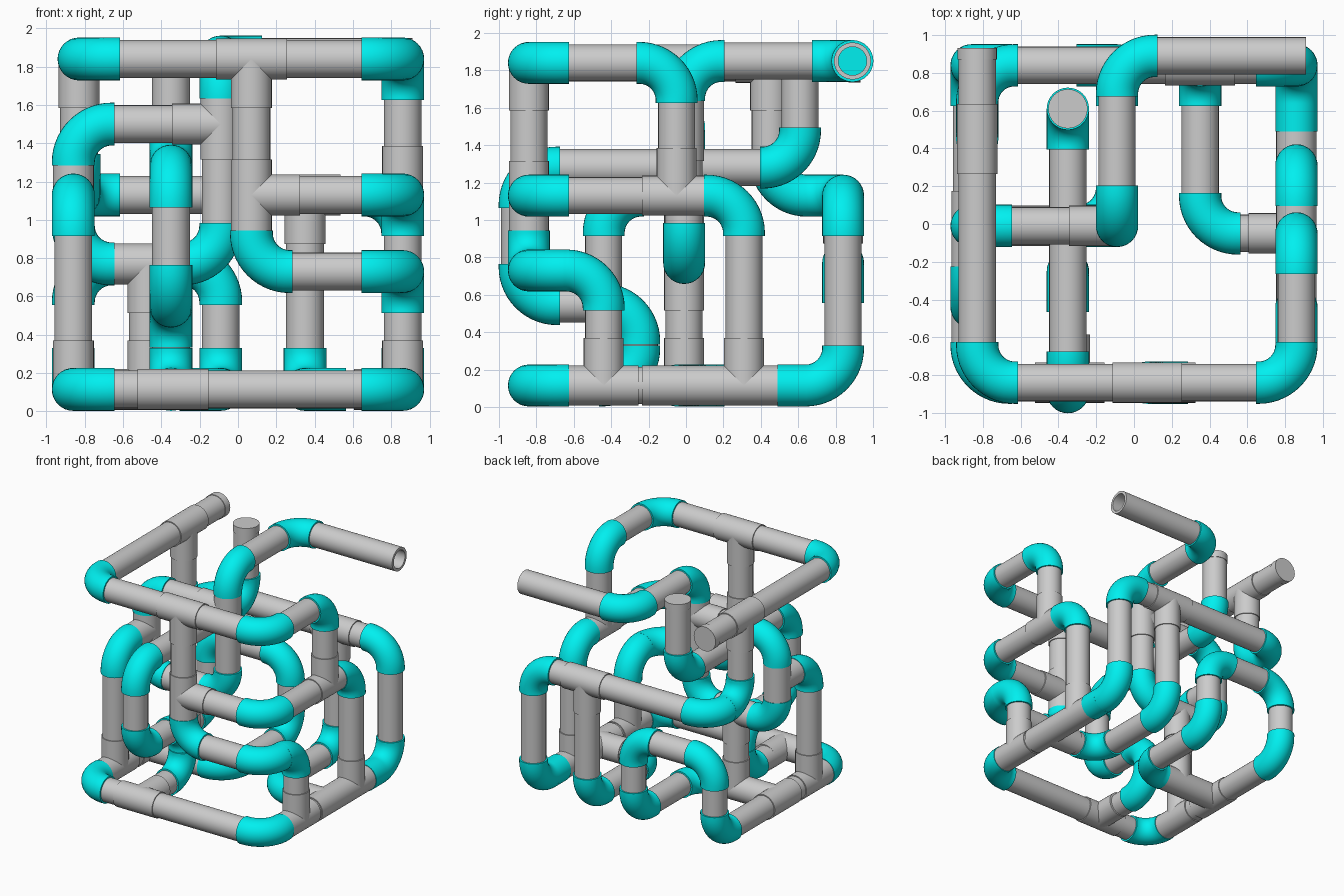
import bpy, bmesh, math
from mathutils import Vector as V

if "Cube" in bpy.data.objects:
    bpy.data.objects.remove(bpy.data.objects["Cube"])

SIDES = 32
PIPE_R, TEE_R, ELBOW_R = 0.099, 0.107, 0.112
BEND, LEG = 0.2, 0.215
LOW, MID, HIGH, TOP = 0.115, 0.77, 1.13, 1.84

cyan = bpy.data.materials.new("cyan")
cyan.diffuse_color = (0.0, 0.87, 0.87, 1)
cyan.use_nodes = True
cyan.node_tree.nodes["Principled BSDF"].inputs["Base Color"].default_value = cyan.diffuse_color


def skin(bm, rings, caps=True):
    """Bridge circles given as (centre, u, v, radius)."""
    loops = []
    for c, u, v, r in rings:
        loops.append([bm.verts.new(c + r * (u * math.cos(a) + v * math.sin(a)))
                      for a in (2 * math.pi * i / SIDES for i in range(SIDES))])
    for a, b in zip(loops, loops[1:]):
        for i in range(SIDES):
            j = (i + 1) % SIDES
            bm.faces.new((a[i], a[j], b[j], b[i]))
    if caps:
        bm.faces.new(loops[0])
        bm.faces.new(loops[-1])


def straight(bm, a, b, r):
    u = (b - a).orthogonal().normalized()
    v = (b - a).normalized().cross(u)
    skin(bm, [(a, u, v, r), (b, u, v, r)])


def finish(bm, name, mat=None):
    bmesh.ops.recalc_face_normals(bm, faces=bm.faces)
    me = bpy.data.meshes.new(name)
    bm.to_mesh(me)
    bm.free()
    ob = bpy.data.objects.new(name, me)
    bpy.context.collection.objects.link(ob)
    if mat:
        me.materials.append(mat)


def rod(name, a, b, r, mat=None):
    bm = bmesh.new()
    straight(bm, V(a), V(b), r)
    finish(bm, name, mat)


def elbow(p, d1, d2, bend):
    """Bend at corner p, with legs toward d1 and d2."""
    n = d1.cross(d2).normalized()
    centre = p + bend * (d1 + d2)
    rings = [(p + d1 * LEG, n, d2, ELBOW_R)]
    for i in range(15):
        t = math.pi / 2 * i / 14
        out = -d2 * math.cos(t) - d1 * math.sin(t)
        rings.append((centre + out * bend, n, -out, ELBOW_R))
    rings.append((p + d2 * LEG, n, d1, ELBOW_R))
    bm = bmesh.new()
    skin(bm, rings)
    finish(bm, "elbow", cyan)


def run(points, open_start=False):
    """Pipe route: an elbow at each corner, a pipe along each leg."""
    pts = [V(p) for p in points]
    last = len(pts) - 1
    for i in range(1, last):
        e1, e2 = pts[i - 1] - pts[i], pts[i + 1] - pts[i]
        bend = min(BEND, e1.length / 2, e2.length / 2)
        elbow(pts[i], e1.normalized(), e2.normalized(), bend)
    for i in range(last):
        d = (pts[i + 1] - pts[i]).normalized()
        a = pts[i] + d * (BEND if i else 0)
        b = pts[i + 1] - d * (BEND if i + 1 < last else 0)
        if (b - a).dot(d) < 0.01:
            continue
        if i == 0 and open_start:
            # hollow open-ended pipe
            u = d.orthogonal().normalized()
            v = d.cross(u)
            bm = bmesh.new()
            skin(bm, [(b, u, v, PIPE_R), (a, u, v, PIPE_R),
                      (a, u, v, 0.076), (b, u, v, 0.076)], caps=False)
            finish(bm, "open_pipe")
        else:
            rod("pipe", a, b, PIPE_R)


def tee(p, main, branch):
    axis = {"x": V((1, 0, 0)), "y": V((0, 1, 0)), "z": V((0, 0, 1))}
    p, m = V(p), axis[main]
    b = axis[branch[1]] * (1 if branch[0] == "+" else -1)
    bm = bmesh.new()
    straight(bm, p - m * 0.185, p + m * 0.185, TEE_R)
    straight(bm, p, p + b * 0.255, TEE_R)
    finish(bm, "tee", None)


# Base loop, rear risers and rear rail
run([(-.86, -.01, LOW), (-.09, -.01, LOW), (-.09, .84, LOW), (-.09, .84, MID),
     (-.86, .84, MID), (-.86, .84, LOW), (-.86, -.84, LOW), (.86, -.84, LOW),
     (.86, .84, LOW), (.86, .84, HIGH), (-.83, .84, HIGH), (-.83, .45, HIGH),
     (-.83, .45, TOP)])
# Top rail
run([(-.83, .93, TOP), (-.83, -.84, TOP), (.86, -.84, TOP), (.86, -.05, TOP),
     (.86, -.05, HIGH)])
# Front drop and lower right return
run([(.07, -.84, TOP), (.07, -.84, .73), (.86, -.84, .73), (.86, -.44, .73),
     (.86, -.44, LOW)])
# Right middle rail
run([(.07, -.84, HIGH), (.86, -.84, HIGH), (.86, .31, HIGH), (.86, .31, LOW)])
# Rear drop to the right base
run([(.35, .84, HIGH), (.35, .84, LOW), (.35, -.05, LOW), (.86, -.05, LOW)])
# Front serpentine with capped riser
run([(-.35, -.84, LOW), (-.35, -.25, LOW), (-.35, -.25, .55), (-.35, -.89, .55),
     (-.35, -.89, 1.28), (-.35, .61, 1.28), (-.35, .61, 1.93)])
# Open outlet and central loop
run([(.91, .89, 1.85), (-.09, .89, 1.85), (-.09, -.01, 1.85), (-.09, -.01, MID),
     (-.86, -.01, MID), (-.86, -.01, 1.5), (-.09, -.01, 1.5)], open_start=True)
# Left drop and inner link
run([(-.86, -.01, HIGH), (-.86, -.44, HIGH), (-.86, -.44, LOW)])
run([(-.47, -.01, MID), (-.47, -.01, LOW)])

# Tee fittings
for spec in [((-.34, -.84, LOW), "x", "+y"), ((-.86, -.44, LOW), "y", "+z"),
             ((-.86, -.01, LOW), "y", "+x"), ((-.47, -.01, LOW), "x", "+z"),
             ((-.47, -.01, MID), "x", "-z"), ((.86, -.44, LOW), "y", "+z"),
             ((.86, -.05, LOW), "y", "-x"), ((.86, .31, LOW), "y", "+z"),
             ((.35, .84, HIGH), "x", "-z"), ((-.83, .45, TOP), "y", "-z"),
             ((.07, -.84, TOP), "x", "-z"), ((.07, -.84, HIGH), "z", "+x"),
             ((.86, -.05, HIGH), "y", "+z"), ((-.09, -.01, 1.5), "z", "-x"),
             ((-.86, -.01, HIGH), "z", "-y")]:
    tee(*spec)

# End caps and the long socket on the rear right base elbow
rod("end_cap", (-.83, .87, TOP), (-.83, .932, TOP), 0.104)
rod("end_cap", (-.35, .61, 1.87), (-.35, .61, 1.932), 0.104)
rod("elbow_socket", (.86, .49, LOW), (.86, .65, LOW), ELBOW_R, cyan)

for ob in bpy.context.collection.objects:
    ob.select_set(True)
    bpy.context.view_layer.objects.active = ob
bpy.ops.object.shade_smooth_by_angle(angle=math.radians(35))
